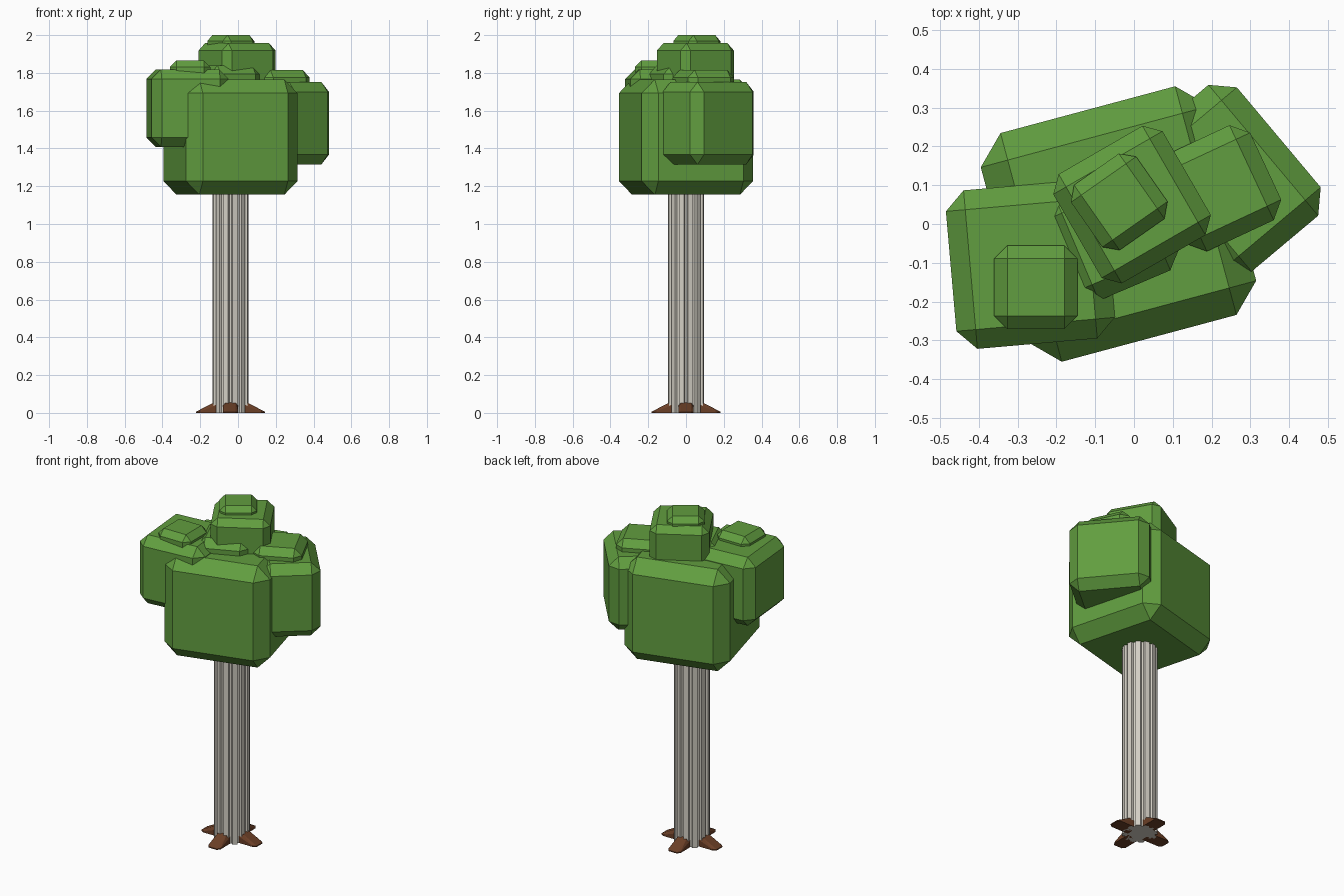
import bpy, bmesh
from math import sin, cos, pi, radians
from mathutils import Matrix

if "Cube" in bpy.data.objects:
    bpy.data.objects.remove(bpy.data.objects["Cube"])


def material(name, rgb):
    m = bpy.data.materials.new(name)
    m.diffuse_color = (*rgb, 1)
    m.use_nodes = True
    m.node_tree.nodes["Principled BSDF"].inputs["Base Color"].default_value = m.diffuse_color
    return m


LEAF = material("leaf_green", (0.12, 0.34, 0.05))
BARK = material("pale_bark", (0.65, 0.62, 0.55))
ROOT = material("root_brown", (0.147, 0.05, 0.02))
CX = -0.04  # trunk axis


def finish(name, bm, mat):
    bmesh.ops.recalc_face_normals(bm, faces=bm.faces)
    me = bpy.data.meshes.new(name)
    bm.to_mesh(me)
    bm.free()
    me.materials.append(mat)
    ob = bpy.data.objects.new(name, me)
    bpy.context.collection.objects.link(ob)
    return ob


def leaf_block(name, x, y, top, size, turn, chamfer):
    """Chamfered box, turned about z, positioned by its top height."""
    bm = bmesh.new()
    bmesh.ops.create_cube(bm, size=1)
    bmesh.ops.scale(bm, vec=size, verts=bm.verts)
    bmesh.ops.bevel(bm, geom=bm.edges[:], offset=chamfer, segments=1,
                    profile=0.5, affect='EDGES')
    bm.transform(Matrix.Translation((x, y, top - size[2] / 2))
                 @ Matrix.Rotation(radians(turn), 4, 'Z'))
    finish(name, bm, LEAF)


# Foliage: one big block with smaller ones set into it
leaf_block("foliage_main", -0.04, 0, 1.765, (0.61, 0.61, 0.61), 15, 0.072)
leaf_block("foliage_right", 0.2475, 0.118, 1.752, (0.44, 0.328, 0.437), -50, 0.052)
leaf_block("foliage_left", -0.267, -0.104, 1.818, (0.41, 0.41, 0.41), 5, 0.05)
leaf_block("foliage_crown", -0.005, 0.05, 1.957, (0.325, 0.325, 0.325), 30, 0.038)
leaf_block("foliage_tip", -0.038, 0.057, 2.0, (0.205, 0.205, 0.205), 35, 0.032)
leaf_block("foliage_small_left", -0.253, -0.163, 1.865, (0.215, 0.215, 0.215), 0, 0.034)
leaf_block("foliage_small_right", 0.217, 0.092, 1.815, (0.27, 0.27, 0.27), 25, 0.04)
leaf_block("foliage_small_front", -0.055, -0.025, 1.838, (0.29, 0.29, 0.29), 23, 0.045)

# Trunk: fluted column with twelve flat ridges
bm = bmesh.new()
ring = []
for i in range(12):
    for da, r in ((-8, 0.097), (8, 0.097), (11, 0.085), (19, 0.085)):
        a = radians(30 * i + 15 + da)
        ring.append(bm.verts.new((CX + r * cos(a), r * sin(a), 0)))
base = bm.faces.new(ring)
ext = bmesh.ops.extrude_face_region(bm, geom=[base], use_keep_orig=True)
bmesh.ops.translate(bm, vec=(0, 0, 1.25),
                    verts=[g for g in ext["geom"] if isinstance(g, bmesh.types.BMVert)])
finish("trunk", bm, BARK)

# Roots: four chamfered wedges around the foot
for k in range(4):
    bm = bmesh.new()
    pts = []
    for s in (-1, 1):
        pts += [(0.05, s * 0.04, 0), (0.05, s * 0.04, 0.048), (0.065, s * 0.028, 0.06),
                (0.09, s * 0.028, 0.054), (0.165, s * 0.04, 0), (0.165, s * 0.04, 0.006),
                (0.183, s * 0.027, 0), (0.183, s * 0.027, 0.006)]
    bmesh.ops.convex_hull(bm, input=[bm.verts.new(p) for p in pts])
    bmesh.ops.dissolve_limit(bm, angle_limit=0.02, verts=bm.verts, edges=bm.edges)
    bm.transform(Matrix.Translation((CX, 0, 0)) @ Matrix.Rotation(k * pi / 2, 4, 'Z'))
    finish(f"root_{k + 1}", bm, ROOT)
